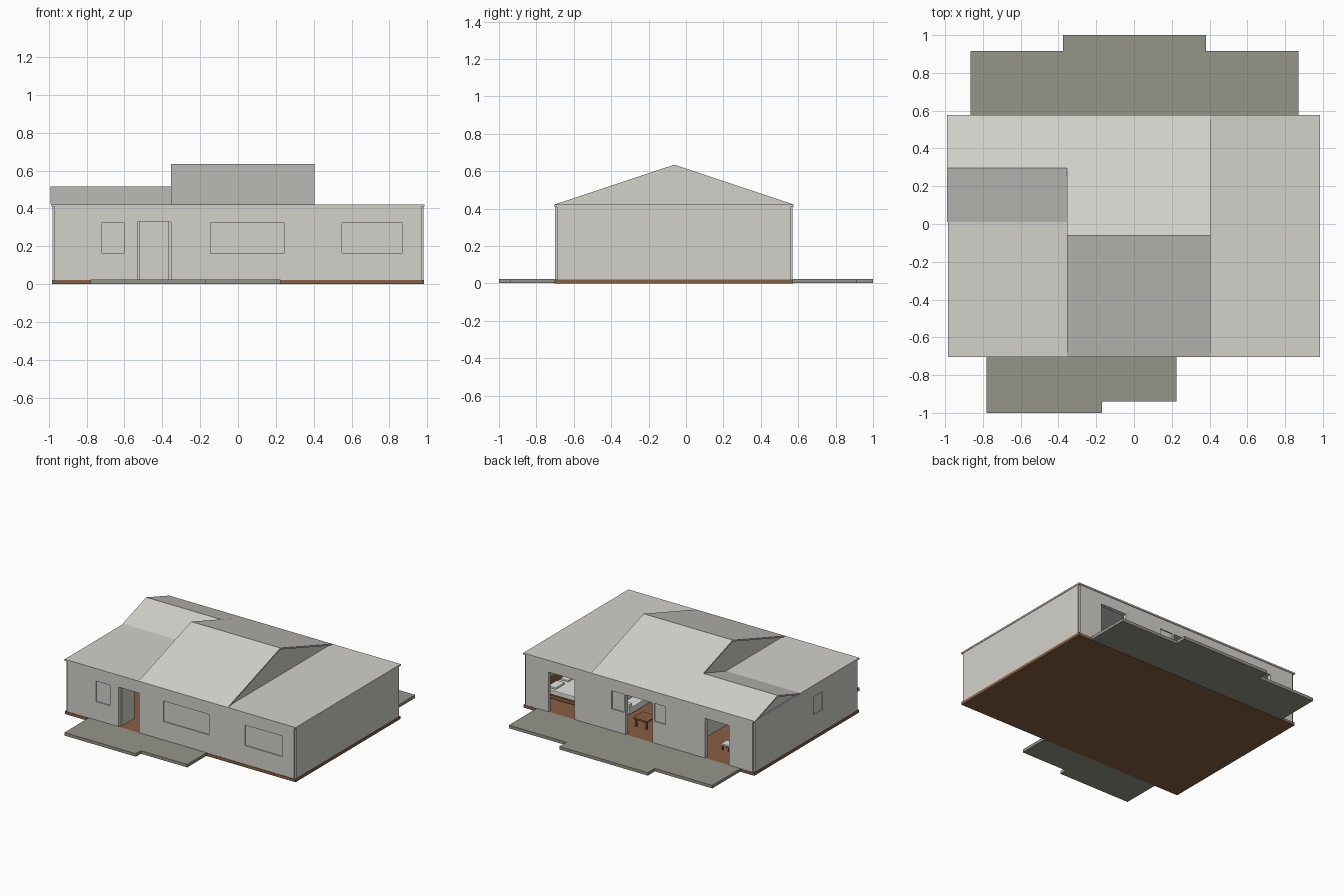
import bpy
import bmesh

if "Cube" in bpy.data.objects:
    bpy.data.objects.remove(bpy.data.objects["Cube"], do_unlink=True)


def material(name, rgb):
    m = bpy.data.materials.new(name)
    m.use_nodes = True
    m.diffuse_color = (*rgb, 1)
    m.node_tree.nodes["Principled BSDF"].inputs["Base Color"].default_value = (*rgb, 1)
    return m


PLASTER = material("warm_grey_plaster", (0.65, 0.64, 0.60))
PAVING = material("grey_paving", (0.30, 0.30, 0.25))
WOOD = material("brown_wood", (0.25, 0.115, 0.06))
FABRIC = material("white_fabric", (0.78, 0.78, 0.76))
DARK = material("dark_metal", (0.06, 0.06, 0.06))


def finish(name, bm, mat):
    bmesh.ops.recalc_face_normals(bm, faces=bm.faces)
    mesh = bpy.data.meshes.new(name)
    bm.to_mesh(mesh)
    bm.free()
    mesh.materials.append(mat)
    ob = bpy.data.objects.new(name, mesh)
    bpy.context.collection.objects.link(ob)
    return ob


def boxes(name, mat, *ranges):
    """One object from boxes, each (x0, x1, y0, y1, z0, z1)."""
    bm = bmesh.new()
    for x0, x1, y0, y1, z0, z1 in ranges:
        verts = bmesh.ops.create_cube(bm, size=1)["verts"]
        for v in verts:
            v.co = (x1 if v.co.x > 0 else x0, y1 if v.co.y > 0 else y0,
                    z1 if v.co.z > 0 else z0)
    return finish(name, bm, mat)


def prism(name, mat, axis, profile, a, b):
    """Extrude a closed outline along x or z."""
    place = (lambda p: (a, *p)) if axis == "x" else (lambda p: (*p, a))
    bm = bmesh.new()
    face = bm.faces.new([bm.verts.new(place(p)) for p in profile])
    new = bmesh.ops.extrude_face_region(bm, geom=[face])["geom"]
    step = (b - a, 0, 0) if axis == "x" else (0, 0, b - a)
    bmesh.ops.translate(bm, vec=step, verts=[v for v in new if isinstance(v, bmesh.types.BMVert)])
    return finish(name, bm, mat)


def cut(ob, *ranges):
    """Cut box openings out of a wall and drop the cutter."""
    cutter = boxes("opening_cutter", PLASTER, *ranges)
    cutter.hide_render = True
    mod = ob.modifiers.new("openings", "BOOLEAN")
    mod.operation, mod.solver, mod.object = "DIFFERENCE", "EXACT", cutter
    mesh = bpy.data.meshes.new_from_object(ob.evaluated_get(bpy.context.evaluated_depsgraph_get()))
    ob.modifiers.clear()
    ob.data = mesh
    bpy.data.objects.remove(cutter, do_unlink=True)


X, FRONT, BACK = 0.98, -0.70, 0.57      # house footprint
FLOOR, EAVE = 0.022, 0.41               # wall bottom and top
T, NOTCH, RECESS = 0.03, 0.012, 0.008   # wall thickness, corner notch, window depth
HEAD = 0.328                            # top of all openings

# Ground: timber floor slab and stepped terraces
boxes("floor_slab", WOOD, (-X - 0.003, X + 0.003, FRONT - 0.003, BACK + 0.003, 0, FLOOR))
prism("front_terrace", PAVING, "z",
      [(-0.78, FRONT - 0.003), (-0.78, -1), (-0.17, -1), (-0.17, -0.94), (0.225, -0.94),
       (0.225, FRONT - 0.003)], 0.002, 0.025)
prism("back_terrace", PAVING, "z",
      [(-0.865, BACK + 0.003), (0.87, BACK + 0.003), (0.87, 0.915), (0.38, 0.915), (0.38, 1),
       (-0.375, 1), (-0.375, 0.915), (-0.865, 0.915)], 0.002, 0.025)

# Outer walls with notched corners, blind windows and door openings
front = boxes("front_wall", PLASTER, (-X + NOTCH, X - NOTCH, FRONT, FRONT + T, FLOOR, EAVE))
back = boxes("back_wall", PLASTER, (-X + NOTCH, X - NOTCH, BACK - T, BACK, FLOOR, EAVE))
right = boxes("right_wall", PLASTER, (-X, -X + T, FRONT + NOTCH, BACK - NOTCH, FLOOR, EAVE))
boxes("left_wall", PLASTER, (X - T, X, FRONT + NOTCH, BACK - NOTCH, FLOOR, EAVE))

front_windows = [(-0.72, -0.60), (-0.145, 0.245), (0.55, 0.87)]
cut(front, (-0.53, -0.355, FRONT - 0.1, FRONT + 0.1, 0, HEAD),
    *[(a, b, FRONT - 0.1, FRONT + RECESS, 0.165, HEAD - 0.005) for a, b in front_windows])
cut(back,
    *[(a, b, BACK - 0.1, BACK + 0.1, 0, HEAD) for a, b in [(0.55, 0.775), (-0.115, 0.115), (-0.765, -0.56)]],
    *[(a, b, BACK - RECESS, BACK + 0.1, 0.19, HEAD) for a, b in [(0.13, 0.235), (-0.225, -0.13)]])
cut(right, (-X - 0.1, -X + RECESS, -0.265, -0.155, 0.19, HEAD))

# Inner partitions and the open entrance door
boxes("inner_walls", PLASTER,
      (-0.37, -0.35, FRONT + T, -0.25, FLOOR, EAVE),
      (-0.37, -0.35, 0.0, BACK - T, FLOOR, EAVE),
      (0.40, 0.42, FRONT + T, BACK - T, FLOOR, EAVE),
      (-X + T, -0.37, 0.0, 0.02, FLOOR, EAVE),
      (0.42, X - T, -0.08, -0.06, FLOOR, EAVE))
boxes("entrance_door", PLASTER, (-0.53, -0.518, FRONT + T, FRONT + 0.18, FLOOR, HEAD))

# Flat roof slab over the whole house
boxes("flat_roof", PLASTER, (-X - 0.004, X + 0.004, FRONT - 0.004, BACK + 0.006, EAVE, 0.422))


def gable_roof(name, x0, x1, y0, ridge_y, ridge_z, lip0, lip1):
    """Thin pitched roof over gable ends that sit slightly inside it."""
    y1, base, t = BACK + 0.006, 0.422, 0.011
    prism(name + "_pitched_roof", PLASTER, "x",
          [(y0, base), (ridge_y, ridge_z), (y1, base), (y1 - 3 * t, base),
           (ridge_y, ridge_z - t), (y0 + 3 * t, base)], x0, x1)
    prism(name + "_gable_infill", PLASTER, "x",
          [(y0 + 2 * t, base), (ridge_y, ridge_z - t * 0.7), (y1 - 2 * t, base)],
          x0 + lip0, x1 - lip1)


gable_roof("main", -0.355, 0.405, FRONT - 0.004, -0.062, 0.635, 0.008, 0.008)
gable_roof("side", -0.99, -0.352, 0.01, 0.297, 0.5155, 0.013, 0.0)


# Furniture seen through the doors
def legs(x0, x1, y0, y1, z, w=0.012):
    return [(x, x + w, y, y + w, FLOOR, z) for x in (x0, x1 - w) for y in (y0, y1 - w)]


boxes("bed_frame", WOOD, (0.58, 0.94, 0.08, 0.40, 0.035, 0.06), (0.93, 0.945, 0.08, 0.40, FLOOR, 0.15),
      *legs(0.58, 0.94, 0.08, 0.40, 0.035))
mattress = boxes("mattress_and_pillows", FABRIC, (0.59, 0.93, 0.09, 0.39, 0.06, 0.095),
                 (0.85, 0.92, 0.11, 0.22, 0.095, 0.11), (0.85, 0.92, 0.26, 0.37, 0.095, 0.11))
sofa = boxes("sofa", FABRIC, (0.27, 0.39, -0.05, 0.30, 0.03, 0.08), (0.36, 0.395, -0.05, 0.30, 0.08, 0.14),
             (0.27, 0.36, -0.05, -0.02, 0.08, 0.11), (0.27, 0.36, 0.27, 0.30, 0.08, 0.11))
for soft in (mattress, sofa):
    bevel = soft.modifiers.new("soft_edges", "BEVEL")
    bevel.width, bevel.segments = 0.005, 2
boxes("low_table", WOOD, (0.03, 0.15, 0.31, 0.43, 0.08, 0.092), *legs(0.04, 0.14, 0.32, 0.42, 0.08))
boxes("stool_frame", DARK, *legs(-0.64, -0.58, 0.33, 0.39, 0.06, 0.008))
boxes("stool_seat", FABRIC, (-0.645, -0.575, 0.325, 0.395, 0.06, 0.072))
